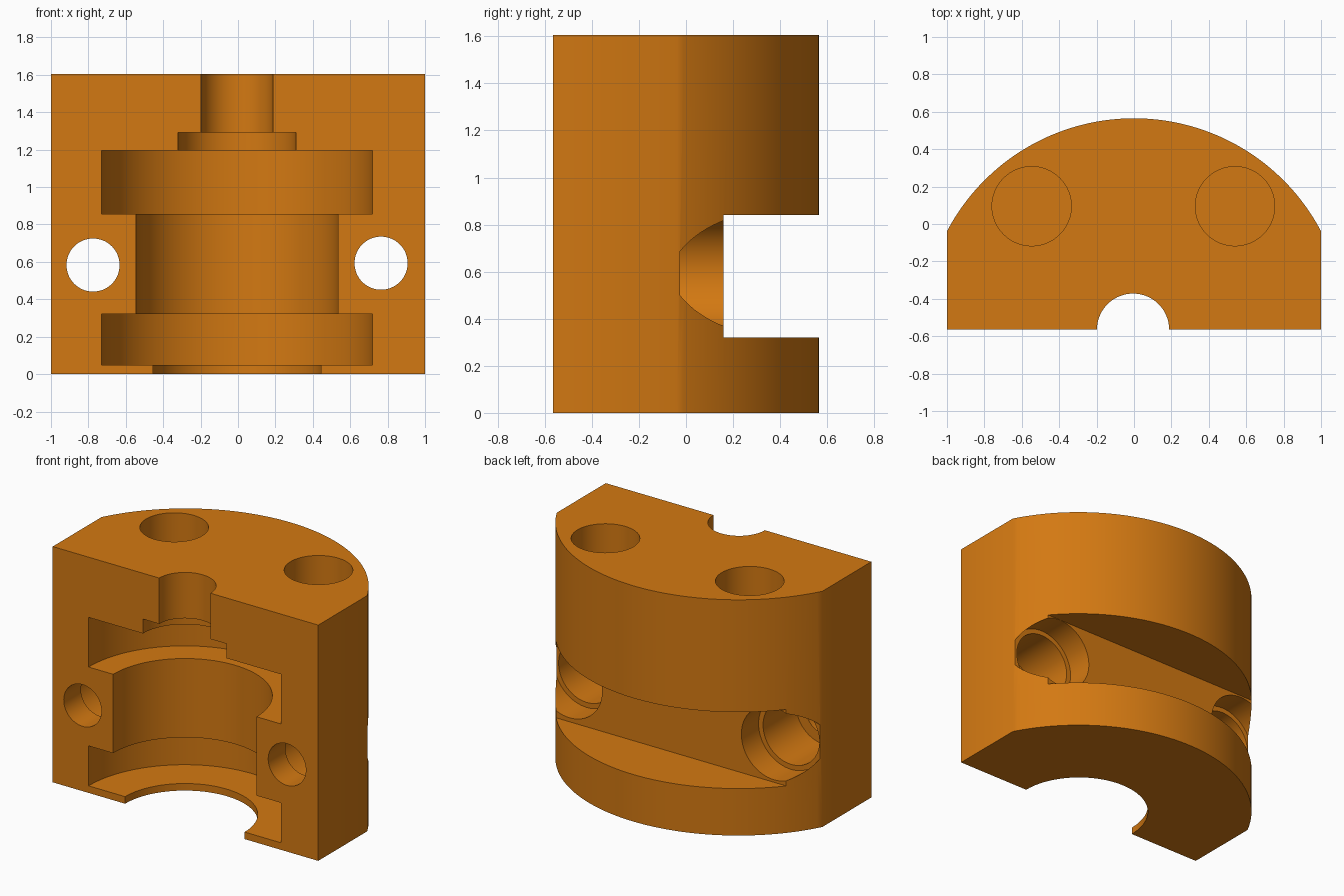
import bpy, bmesh, math
from mathutils import Matrix

if "Cube" in bpy.data.objects:
    bpy.data.objects.remove(bpy.data.objects["Cube"])

FRONT, HEIGHT, RADIUS = -0.565, 1.605, 1.13

orange = bpy.data.materials.new("orange")
orange.diffuse_color = (0.65, 0.19, 0.006, 1)
orange.use_nodes = True
orange.node_tree.nodes["Principled BSDF"].inputs["Base Color"].default_value = orange.diffuse_color


def make(name, bm):
    bmesh.ops.recalc_face_normals(bm, faces=bm.faces)
    me = bpy.data.meshes.new(name)
    bm.to_mesh(me)
    bm.free()
    me.materials.append(orange)
    ob = bpy.data.objects.new(name, me)
    bpy.context.collection.objects.link(ob)
    return ob


def prism(name, points, height):
    bm = bmesh.new()
    face = bm.faces.new([bm.verts.new((x, y, 0)) for x, y in points])
    new = bmesh.ops.extrude_face_region(bm, geom=[face])["geom"]
    bmesh.ops.translate(bm, vec=(0, 0, height),
                        verts=[v for v in new if isinstance(v, bmesh.types.BMVert)])
    return make(name, bm)


def lathe(name, profile, matrix, n=96):
    """Closed solid turned about local z from (radius, z) pairs."""
    bm = bmesh.new()
    rings = [[bm.verts.new((r * math.cos(2 * math.pi * i / n),
                            r * math.sin(2 * math.pi * i / n), z)) for i in range(n)]
             for r, z in profile]
    for a, b in zip(rings, rings[1:]):
        for i in range(n):
            j = (i + 1) % n
            bm.faces.new((a[i], a[j], b[j], b[i]))
    bm.faces.new(rings[0])
    bm.faces.new(rings[-1])
    bm.transform(matrix)
    return make(name, bm)


def stepped(steps):
    """Profile from (radius, start, end) steps."""
    return [p for r, a, b in steps for p in ((r, a), (r, b))]


# Half-round block with short flat sides
a0 = math.acos(1 / RADIUS)
arc = [a0 + (math.pi - 2 * a0) * i / 72 for i in range(73)]
block = prism("mould_half",
              [(-1, FRONT), (1, FRONT)] +
              [(RADIUS * math.cos(a), FRONT + RADIUS * math.sin(a)) for a in arc], HEIGHT)

cutters = []

# Turned cavity in the split face
cutters.append(lathe("cavity_cutter", stepped([
    (0.45, -0.1, 0.048), (0.725, 0.048, 0.32), (0.54, 0.32, 0.857),
    (0.725, 0.857, 1.195), (0.315, 1.195, 1.293), (0.193, 1.293, 1.8)]),
    Matrix.Translation((-0.005, FRONT, 0))))

# Blind holes in the top
for x in (-0.547, 0.54):
    cutters.append(lathe("top_hole_cutter", stepped([(0.212, 1.3, 1.8)]),
                         Matrix.Translation((x, 0.095, 0)), 64))

# Stepped bolt holes running front to back
for x, z in ((-0.775, 0.583), (0.765, 0.593)):
    cutters.append(lathe("bolt_hole_cutter", stepped([
        (0.142, -0.8, -0.38), (0.212, -0.38, -0.025), (0.246, -0.025, 0.8)]),
        Matrix.Translation((x, 0, z)) @ Matrix.Rotation(-math.pi / 2, 4, 'X'), 64))

# Flat slot across the back
slot = prism("slot_cutter", [(-1.3, 0.16), (1.3, 0.16), (1.3, 0.9), (-1.3, 0.9)], 0.52)
slot.data.transform(Matrix.Translation((0, 0, 0.32)))
cutters.append(slot)

# Cut, then remove the cutters
bpy.context.view_layer.objects.active = block
block.select_set(True)
for c in cutters:
    c.hide_render = True
    mod = block.modifiers.new("cut", 'BOOLEAN')
    mod.operation, mod.solver, mod.object = 'DIFFERENCE', 'EXACT', c
    bpy.ops.object.modifier_apply(modifier=mod.name)
    bpy.data.objects.remove(c)

bpy.ops.object.shade_smooth_by_angle(angle=math.radians(30))
